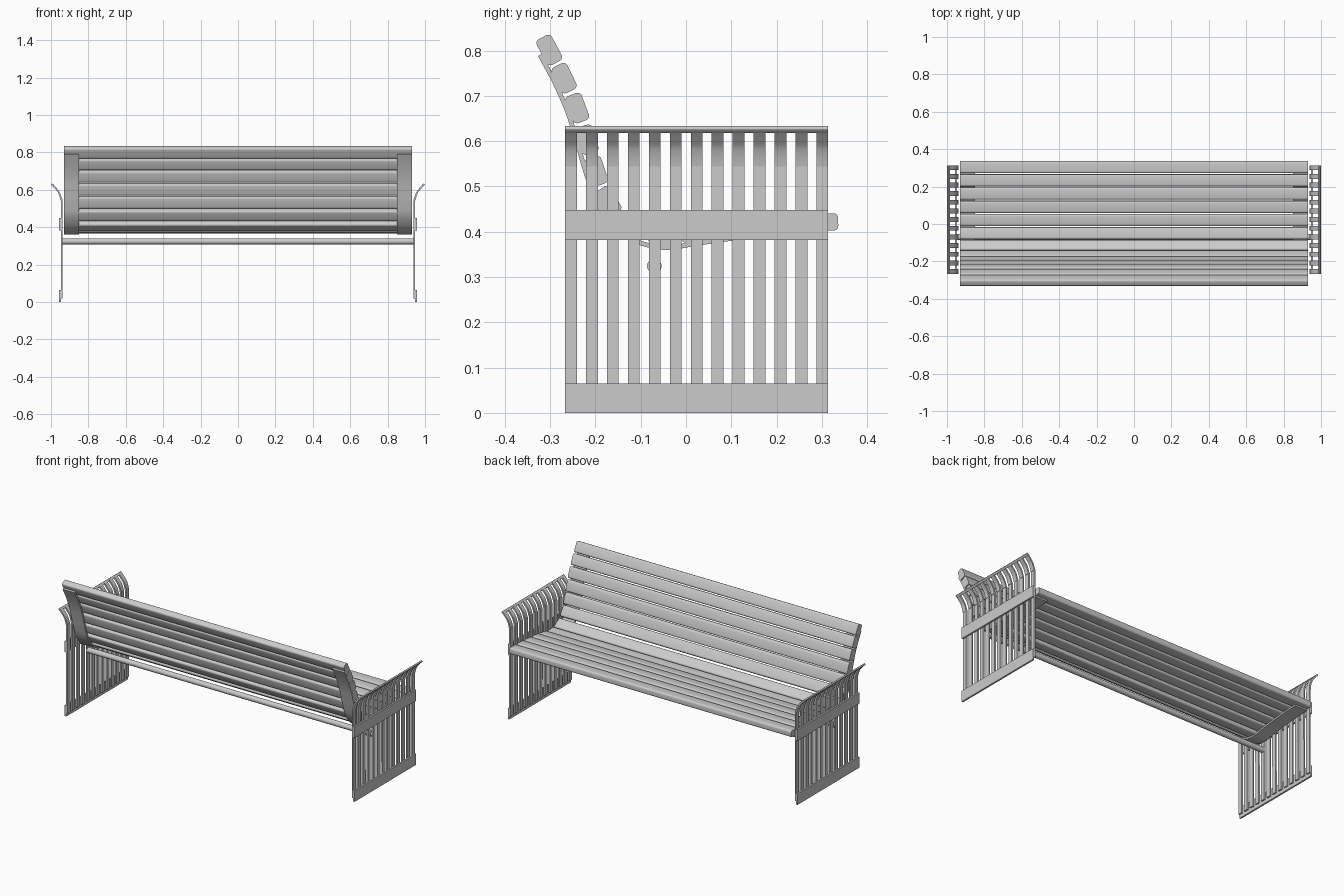
import bpy, bmesh
from math import cos, sin, pi, radians
from mathutils import Vector

cube = bpy.data.objects.get("Cube")
if cube:
    bpy.data.objects.remove(cube, do_unlink=True)

grey = bpy.data.materials.new("light_grey")
grey.use_nodes = True
COLOUR = (0.6, 0.6, 0.6, 1)
grey.diffuse_color = COLOUR
grey.node_tree.nodes["Principled BSDF"].inputs["Base Color"].default_value = COLOUR


def prism(name, outline, lo, hi, axis="x"):
    """Extrude a closed 2D outline along x (points are y, z) or y (points are x, z)."""
    bm = bmesh.new()
    rings = [[bm.verts.new((t, p[0], p[1]) if axis == "x" else (p[0], t, p[1]))
              for p in outline] for t in (lo, hi)]
    n = len(outline)
    for i in range(n):
        j = (i + 1) % n
        bm.faces.new((rings[0][i], rings[0][j], rings[1][j], rings[1][i]))
    for ring in rings:
        bm.faces.new(ring)
    bmesh.ops.recalc_face_normals(bm, faces=bm.faces)
    mesh = bpy.data.meshes.new(name)
    bm.to_mesh(mesh)
    bm.free()
    mesh.materials.append(grey)
    obj = bpy.data.objects.new(name, mesh)
    bpy.context.collection.objects.link(obj)
    bpy.ops.object.select_all(action="DESELECT")
    obj.select_set(True)
    bpy.context.view_layer.objects.active = obj
    bpy.ops.object.shade_smooth_by_angle(angle=radians(35))
    return obj


def rounded_rect(centre, along, width, thick, r, steps=4):
    """Outline of a rounded rectangle whose long side follows a direction."""
    across = Vector((-along.y, along.x))
    pts = []
    for k, (sx, sy) in enumerate(((1, 1), (-1, 1), (-1, -1), (1, -1))):
        for s in range(steps + 1):
            a = (k + s / steps) * pi / 2
            u = sx * (width / 2 - r) + r * cos(a)
            v = sy * (thick / 2 - r) + r * sin(a)
            pts.append(centre + along * u + across * v)
    return pts


def smooth_path(points, steps=5):
    """Catmull-Rom curve through the points."""
    p = [2 * points[0] - points[1]] + points + [2 * points[-1] - points[-2]]
    out = []
    for a, b, c, d in zip(p, p[1:], p[2:], p[3:]):
        for s in range(steps):
            t = s / steps
            out.append(0.5 * (2 * b + (c - a) * t + (2 * a - 5 * b + 4 * c - d) * t * t
                              + (3 * b - a - 3 * c + d) * t ** 3))
    return out + [points[-1]]


def ribbon(path, near, far):
    """Closed outline between two sideways offsets of a path."""
    sides = ([], [])
    for i, p in enumerate(path):
        d = (path[min(i + 1, len(path) - 1)] - path[max(i - 1, 0)]).normalized()
        n = Vector((d.y, -d.x))
        sides[0].append(p + n * near)
        sides[1].append(p + n * far)
    return sides[0] + sides[1][::-1]


# Wooden slats, from the top of the back round to the front of the seat
centres = [Vector(c) for c in (
    (-.302, .801), (-.269, .739), (-.24, .673), (-.218, .603), (-.198, .534),
    (-.172, .467), (-.119, .409), (-.05, .388), (.021, .397), (.092, .407),
    (.163, .414), (.234, .419), (.304, .421))]
for i, c in enumerate(centres):
    direction = (centres[min(i + 1, 12)] - centres[max(i - 1, 0)]).normalized()
    part = "back_slat" if i < 6 else "corner_slat" if i == 6 else "seat_slat"
    prism(f"{part}_{i + 1}", rounded_rect(c, direction, .064, .038, .01), -.93, .93)

# Curved flat brackets under the slats
curve = smooth_path(centres)
for side, lo in (("right", -.93), ("left", .85)):
    prism(f"{side}_bracket", ribbon(curve, .018, .028), lo, lo + .08)

# Round cross rod
rod = [(-.07 + .016 * cos(k * pi / 12), .324 + .016 * sin(k * pi / 12)) for k in range(24)]
prism("cross_rod", rod, -.943, .943)

# Slatted end frames with flared tops
BACK, FRONT, BAR = -.267, .314, .026
bar_path = smooth_path([Vector(p) for p in (
    (.943, .02), (.943, .5), (.945, .545), (.957, .584), (.973, .606), (.991, .627))], 4)
for side, s in (("left", 1), ("right", -1)):
    outline = [(s * p.x, p.y) for p in ribbon(bar_path, -.0045, .0045)]
    for k in range(13):
        y = BACK + k * (FRONT - BACK - BAR) / 12
        prism(f"{side}_upright_{k + 1}", outline, y, y + BAR, "y")
    for name, z0, z1 in (("foot_rail", 0, .065), ("middle_rail", .382, .448)):
        rail = [(s * x, z) for x, z in ((.947, z0), (.957, z0), (.957, z1), (.947, z1))]
        prism(f"{side}_{name}", rail, BACK, FRONT, "y")
    tip = rounded_rect(Vector((s * .991, .6255)), Vector((s * .7071, .7071)), .015, .01, .003)
    prism(f"{side}_arm_rail", tip, BACK, FRONT, "y")
